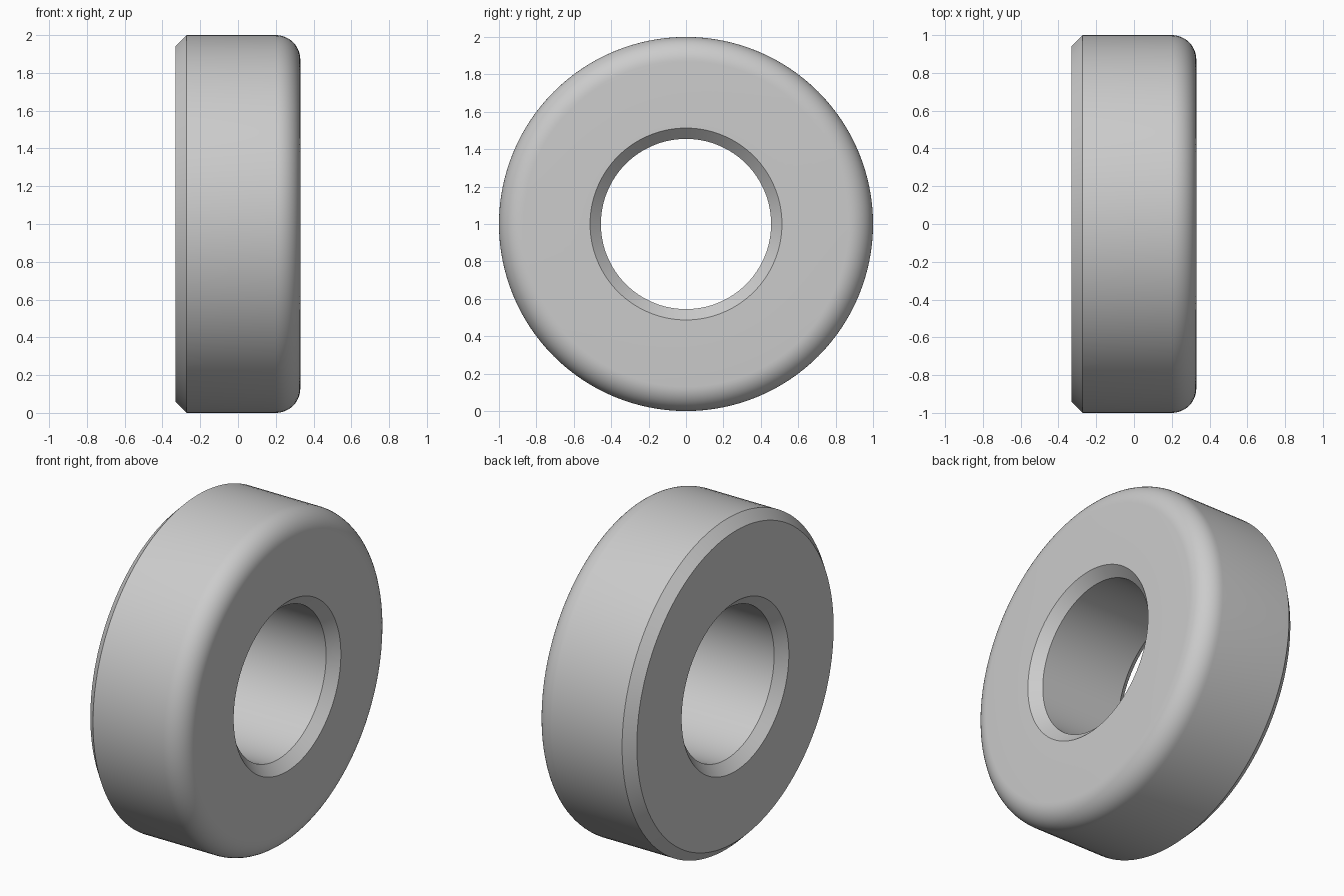
import bpy, bmesh
from math import pi, sin, cos, radians
from mathutils import Vector

cube = bpy.data.objects.get("Cube")
if cube:
    bpy.data.objects.remove(cube)

HALF_WIDTH = 0.33
OUTER, BORE = 1.0, 0.455
CHAMFER, FILLET = 0.058, 0.13
FILLET_STEPS, SEGMENTS = 12, 128

# Plain grey metal
grey = bpy.data.materials.new("grey_metal")
grey.use_nodes = True
colour = (0.6, 0.6, 0.6, 1)
grey.diffuse_color = colour
grey.node_tree.nodes["Principled BSDF"].inputs["Base Color"].default_value = colour

# Ring cross-section as (x, radius): chamfered bore, chamfered left rim
profile = [
    (HALF_WIDTH, BORE + CHAMFER),
    (HALF_WIDTH - CHAMFER, BORE),
    (-HALF_WIDTH + CHAMFER, BORE),
    (-HALF_WIDTH, BORE + CHAMFER),
    (-HALF_WIDTH, OUTER - CHAMFER),
    (-HALF_WIDTH + CHAMFER, OUTER),
]
# Rounded rim on the other side
for i in range(FILLET_STEPS + 1):
    a = pi / 2 * (1 - i / FILLET_STEPS)
    profile.append((HALF_WIDTH - FILLET + FILLET * cos(a),
                    OUTER - FILLET + FILLET * sin(a)))

# Revolve the closed cross-section around the x axis
bm = bmesh.new()
verts = [bm.verts.new((x, 0, r)) for x, r in profile]
edges = [bm.edges.new((v, verts[(i + 1) % len(verts)])) for i, v in enumerate(verts)]
bmesh.ops.spin(bm, geom=verts + edges, cent=Vector(), axis=(1, 0, 0),
               angle=2 * pi, steps=SEGMENTS, use_merge=True)
bmesh.ops.remove_doubles(bm, verts=bm.verts, dist=0.0001)
bmesh.ops.recalc_face_normals(bm, faces=bm.faces)
mesh = bpy.data.meshes.new("ring")
bm.to_mesh(mesh)
bm.free()
mesh.materials.append(grey)

ring = bpy.data.objects.new("ring", mesh)
ring.location.z = OUTER
bpy.context.collection.objects.link(ring)
bpy.ops.object.select_all(action="DESELECT")
ring.select_set(True)
bpy.context.view_layer.objects.active = ring
bpy.ops.object.shade_smooth_by_angle(angle=radians(30))
